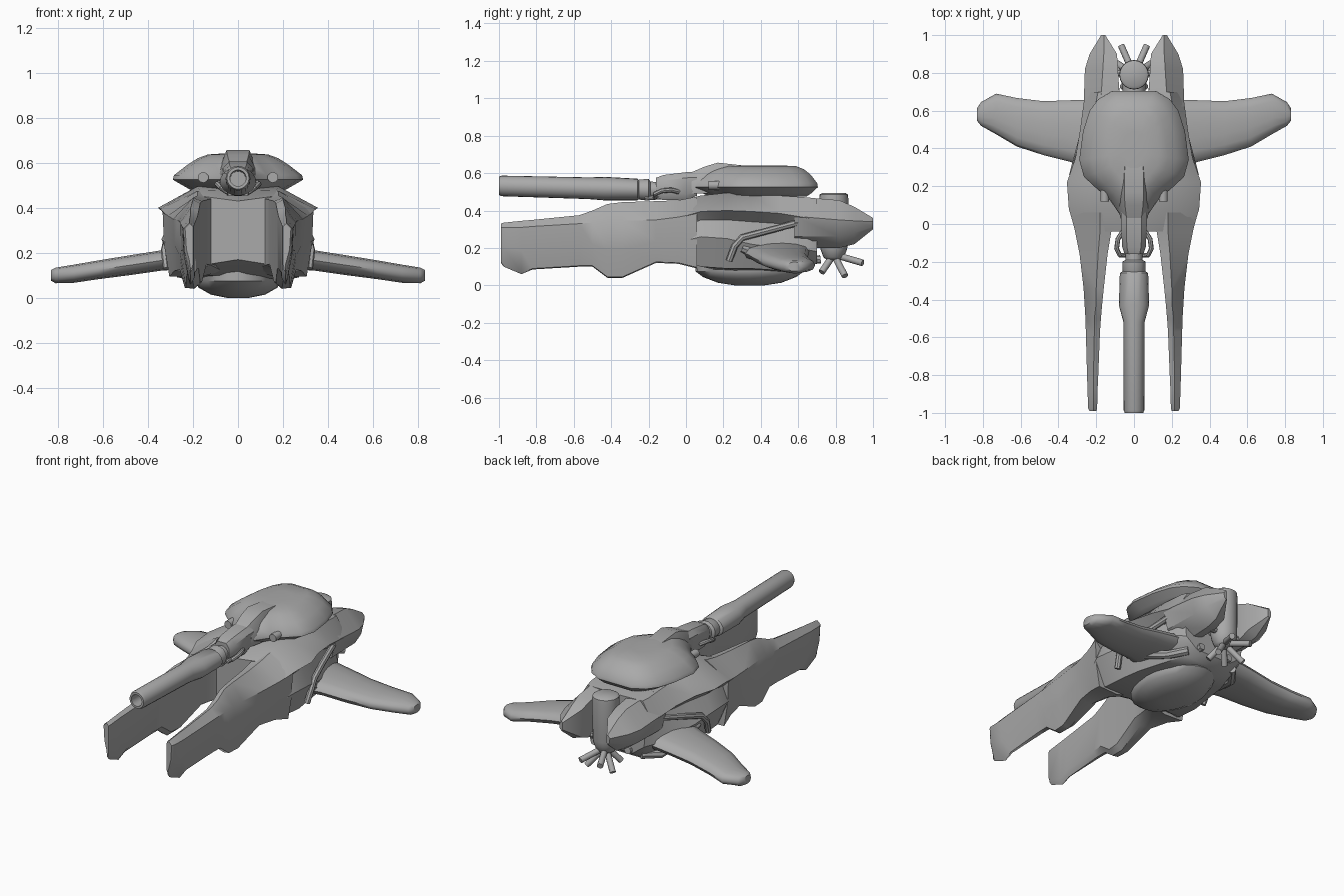
import bpy, bmesh, math
from mathutils import Vector

grey = bpy.data.materials.new("hull grey")
grey.diffuse_color = (0.40, 0.40, 0.40, 1)


def loft(name, rings, mirror=False, angle=38):
    """Skin a list of closed rings, cap both ends, optionally copy to -x."""
    bm = bmesh.new()
    for s in ((1, -1) if mirror else (1,)):
        rows = [[bm.verts.new((s * p[0], p[1], p[2])) for p in r] for r in rings]
        n = len(rows[0])
        for a, b in zip(rows, rows[1:]):
            for i in range(n):
                j = (i + 1) % n
                bm.faces.new((a[i], a[j], b[j], b[i]))
        bm.faces.new(rows[0][::-1])
        bm.faces.new(rows[-1])
    bmesh.ops.recalc_face_normals(bm, faces=bm.faces)
    me = bpy.data.meshes.new(name)
    bm.to_mesh(me)
    bm.free()
    me.materials.append(grey)
    ob = bpy.data.objects.new(name, me)
    bpy.context.collection.objects.link(ob)
    bpy.ops.object.select_all(action='DESELECT')
    bpy.context.view_layer.objects.active = ob
    ob.select_set(True)
    bpy.ops.object.shade_smooth_by_angle(angle=math.radians(angle))
    return ob


def circle(n):
    return [(math.cos(2 * math.pi * i / n), math.sin(2 * math.pi * i / n)) for i in range(n)]


def rod(name, path, r, n=10, mirror=False):
    """Round bar through a few points."""
    path = [Vector(p) for p in path]
    rings = []
    for i, p in enumerate(path):
        d = (path[min(i + 1, len(path) - 1)] - path[max(i - 1, 0)]).normalized()
        u = d.orthogonal() if abs(d.x) > 0.9 else d.cross(Vector((1, 0, 0)))
        u.normalize()
        v = d.cross(u)
        rings.append([p + (u * c + v * s) * r for c, s in circle(n)])
    return loft(name, rings, mirror)


def y_lathe(name, prof, zc, n=20):
    """Oval rings along y: profile of (y, x radius, z radius)."""
    return loft(name, [[(c * rx, y, zc(y) + s * rz) for c, s in circle(n)] for y, rx, rz in prof])


# central hull: half sections mirrored into full rings
body = [
    (-.04, [(0, .43), (.15, .45), (.31, .36), (.285, .30), (.30, .23), (.25, .13), (0, .17)]),
    (.08, [(0, .475), (.17, .48), (.345, .395), (.30, .35), (.34, .26), (.27, .10), (0, .10)]),
    (.22, [(0, .49), (.18, .495), (.355, .40), (.29, .35), (.335, .25), (.27, .09), (0, .07)]),
    (.35, [(0, .49), (.20, .485), (.31, .395), (.25, .34), (.31, .22), (.25, .09), (0, .06)]),
    (.50, [(0, .48), (.20, .48), (.285, .385), (.22, .33), (.27, .20), (.22, .08), (0, .06)]),
    (.65, [(0, .47), (.20, .47), (.265, .36), (.21, .30), (.24, .19), (.17, .08), (0, .08)]),
    (.70, [(0, .46), (.19, .465), (.26, .35), (.21, .28), (.20, .18), (.12, .12), (0, .12)]),
]
loft("hull", [[(x, y, z) for x, z in h] + [(-x, y, z) for x, z in h[-2:0:-1]] for y, h in body])

# two long front prongs: y, inner x, ridge x, outer x, top z, shoulder z, bottom z
prong = [
    (-.99, .20, .215, .235, .33, .31, .12),
    (-.975, .195, .215, .243, .335, .31, .10),
    (-.88, .193, .215, .246, .345, .31, .06),
    (-.82, .19, .215, .248, .35, .315, .085),
    (-.57, .18, .21, .255, .375, .33, .10),
    (-.50, .175, .21, .257, .40, .335, .10),
    (-.42, .168, .20, .262, .435, .34, .04),
    (-.34, .16, .20, .267, .445, .345, .04),
    (-.16, .14, .19, .288, .45, .35, .12),
    (-.04, .12, .18, .312, .455, .365, .115),
    (.06, .07, .18, .335, .475, .385, .09),
]
loft("front_prongs", [[(a, y, t - .015), (b, y, t), (c, y, s), (c - .006, y, s * .5 + m * .5),
                       (c - .03, y, m + .005), (b - .005, y, m), (a, y, m + .03)]
                      for y, a, b, c, t, s, m in prong], True)

# two pointed rear horns
horn = [
    (.58, [(.07, .465), (.18, .475), (.268, .37), (.24, .26), (.14, .20), (.08, .22)]),
    (.82, [(.085, .44), (.165, .455), (.26, .35), (.235, .26), (.15, .20), (.09, .21)]),
    (.90, [(.09, .41), (.16, .42), (.235, .345), (.22, .28), (.15, .22), (.09, .24)]),
    (1.0, [(.152, .352), (.16, .36), (.174, .34), (.172, .315), (.16, .30), (.152, .308)]),
]
loft("rear_horns", [[(x, y, z) for x, z in h] for y, h in horn], True)

# wings: x, front y, rear y, bottom z, top z
wing = [(.18, .27, .66, .13, .24), (.34, .33, .655, .12, .212), (.48, .365, .65, .10, .19),
        (.62, .41, .667, .082, .167), (.73, .475, .69, .066, .148), (.81, .52, .645, .064, .135),
        (.83, .545, .615, .075, .125)]
loft("wings", [[(x, (a + b) / 2 + (b - a) / 2 * c, (l + h) / 2 + (h - l) / 2 * math.copysign(abs(s) ** .75, s))
                for c, s in circle(14)] for x, a, b, l, h in wing], True, 50)

# raised lips round the side intakes
rod("intake_lips", [(.315, .23, .13), (.325, .26, .21), (.315, .30, .255), (.28, .43, .29),
                    (.24, .60, .335)], .018, 8, True)
# lower sill under the intakes
rod("lower_sills", [(.29, .30, .20), (.28, .42, .15), (.23, .58, .10), (.16, .67, .11)], .025, 8, True)

# belly dish
loft("belly_dish", [[(c * rx, .34 + s * ry, z) for c, s in circle(24)] for z, rx, ry in
                    ((0, .05, .08), (.014, .12, .17), (.045, .175, .25), (.075, .19, .29), (.13, .19, .29))])

# turret shell: one outline scaled up through levels
half = [(.115, .705), (.19, .66), (.235, .60), (.27, .49), (.29, .34), (.265, .25),
        (.195, .185), (.13, .13), (.075, .05)]
outline = half + [(-x, y) for x, y in half[::-1]]
loft("turret", [[(x * sx, .40 + (y - .40) * sy, z) for x, y in outline] for z, sx, sy in
                ((.475, .70, .80), (.495, .82, .90), (.525, 1, 1), (.545, .98, .99),
                 (.59, .78, .88), (.62, .62, .76), (.637, .46, .62), (.642, .2, .3))])
# hood over the gun root
loft("turret_hood", [[(-w, y, .49), (-w * 1.1, y, .55), (-w * .6, y, t), (w * .6, y, t),
                      (w * 1.1, y, .55), (w, y, .49)]
                     for y, w, t in ((.03, .065, .605), (.10, .08, .635), (.17, .085, .656), (.34, .08, .637))])
# small ports on the turret front
for s, side in ((1, "right"), (-1, "left")):
    rod("turret_port_" + side, [(s * .155, .12, .535), (s * .155, .20, .535)], .024)

# gun mount, joint and barrel
loft("gun_mount", [[(-w * .7, y, b), (-w, y, b + .03), (-w, y, t - .03), (-w * .6, y, t),
                    (w * .6, y, t), (w, y, t - .03), (w, y, b + .03), (w * .7, y, b)]
                   for y, w, b, t in ((-.16, .05, .47, .575), (-.12, .063, .455, .59),
                                      (.0, .068, .455, .605), (.06, .068, .48, .607))])
tilt = lambda y: .512 - .02 * (y + .25) / .75
y_lathe("gun_joint", [(-.27, .05, .045), (-.25, .06, .055), (-.20, .062, .06), (-.19, .045, .045),
                      (-.12, .045, .045)], tilt, 14)
y_lathe("gun_barrel", [(-.25, .06, .05), (-.26, .075, .058), (-.43, .08, .063), (-.52, .056, .058),
                       (-.985, .055, .055), (-1, .049, .049), (-1, .036, .036), (-.85, .034, .034)], tilt)
# clamp arms and recoil links beside the joint
rod("gun_clamps", [(.06, -.04, .50), (.085, -.08, .51), (.092, -.13, .505), (.075, -.165, .49),
                   (.045, -.165, .47)], .013, 8, True)
rod("gun_links", [(.03, -.10, .475), (.035, -.22, .465)], .012, 8, True)

# rear thruster column with radiating nozzles
loft("rear_column", [[(c * r, .79 + s * r, z) for c, s in circle(20)] for z, r in
                     ((.135, .035), (.15, .055), (.19, .07), (.22, .076), (.46, .078), (.485, .076), (.495, .06))])
rod("column_brace", [(0, .62, .30), (0, .79, .30)], .06, 12)
hub = Vector((0, .79, .165))
for i, tip in enumerate([(.068, .945, .12), (.09, .85, .05), (.06, .725, .07)]):
    tip = Vector(tip)
    rod("nozzle_pair_%d" % (i + 1), [hub.lerp(tip, .25), tip], .018, 10, True)
# small side bolts joining column to horns
rod("column_bolts", [(.05, .80, .22), (.10, .80, .22)], .018, 8, True)
# underside rear knobs
rod("rear_knobs", [(.10, .64, .13), (.10, .72, .14)], .022, 8, True)
